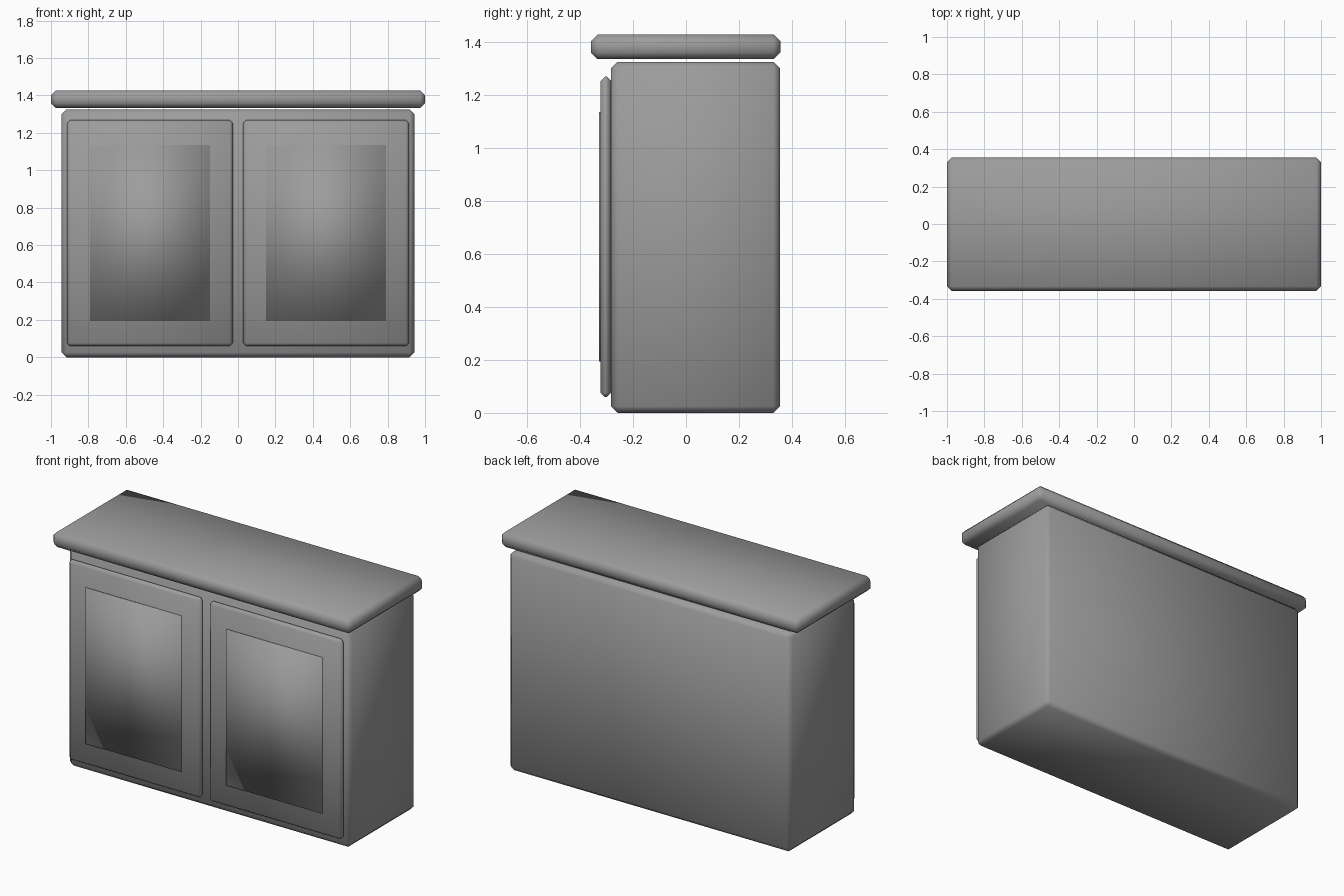
import bpy
import bmesh
from mathutils import Vector

cube = bpy.data.objects.get("Cube")
if cube:
    bpy.data.objects.remove(cube, do_unlink=True)

GREY = (0.33, 0.335, 0.33, 1.0)
grey = bpy.data.materials.new("plain grey")
grey.use_nodes = True
grey.diffuse_color = GREY
grey.node_tree.nodes["Principled BSDF"].inputs["Base Color"].default_value = GREY


def box(name, low, high, chamfer=0.0):
    """Smooth-shaded box between two corners, with optional chamfered edges."""
    low, high = Vector(low), Vector(high)
    size, centre = high - low, (low + high) / 2
    mesh = bpy.data.meshes.new(name)
    bm = bmesh.new()
    bmesh.ops.create_cube(bm, size=1.0)
    bmesh.ops.scale(bm, vec=size, verts=bm.verts)
    if chamfer:
        bmesh.ops.bevel(bm, geom=bm.edges[:], offset=chamfer, segments=1,
                        profile=0.5, affect='EDGES')
    for face in bm.faces:
        face.smooth = True
    bm.to_mesh(mesh)
    bm.free()
    mesh.materials.append(grey)
    obj = bpy.data.objects.new(name, mesh)
    obj.location = centre
    bpy.context.collection.objects.link(obj)
    return obj


# Cabinet body and overhanging top
box("cabinet_body", (-0.943, -0.283, 0), (0.943, 0.355, 1.324), 0.025)
box("countertop", (-1, -0.358, 1.334), (1, 0.356, 1.427), 0.025)

# Pair of doors, each with a thin raised panel
for side, cx in (("left", 0.471), ("right", -0.471)):
    box(side + "_door", (cx - 0.443, -0.322, 0.06),
        (cx + 0.443, -0.283, 1.268), 0.016)
    box(side + "_door_panel", (cx - 0.32, -0.329, 0.193),
        (cx + 0.32, -0.318, 1.135))
